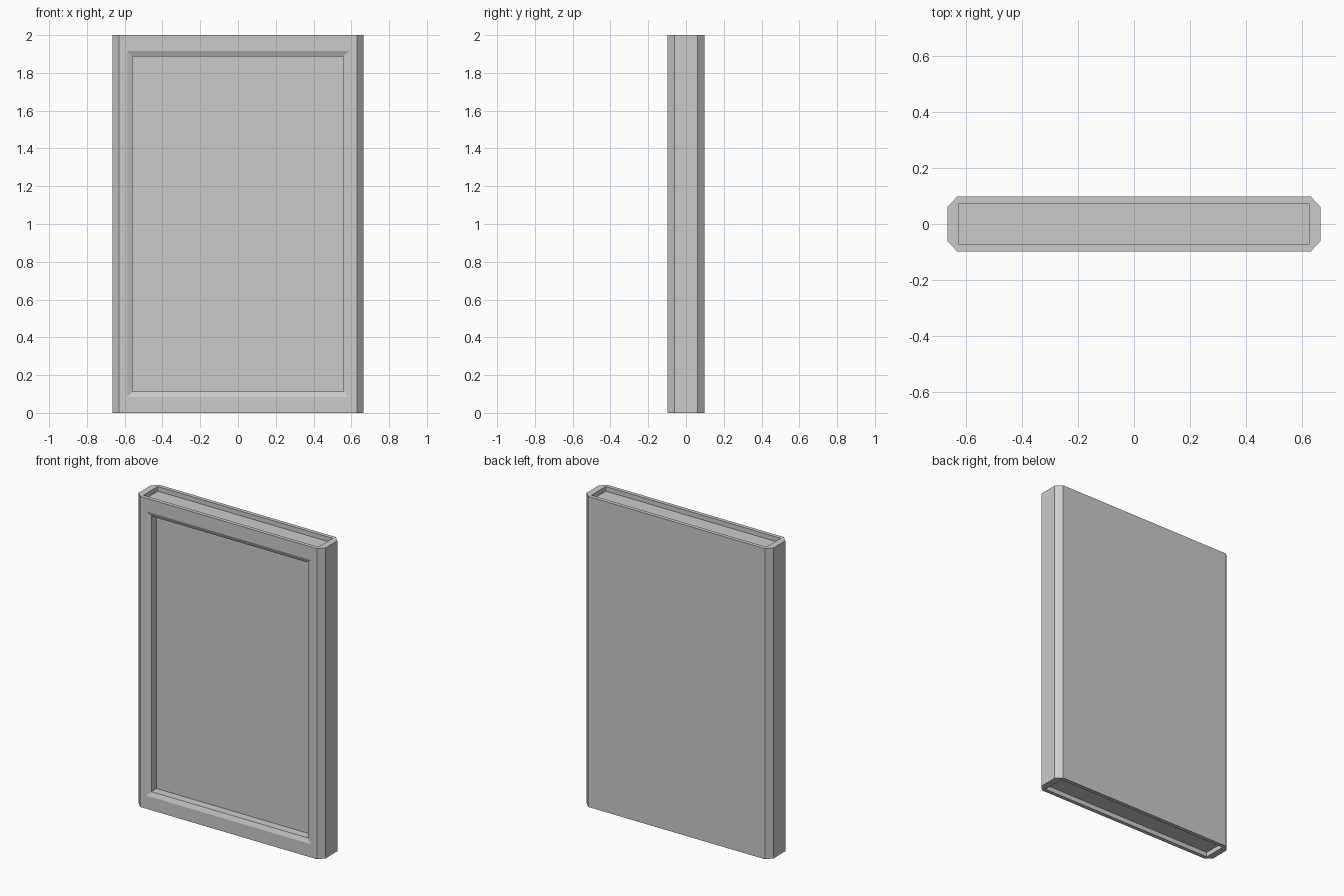
import bpy, bmesh
from mathutils import Vector

if "Cube" in bpy.data.objects:
    bpy.data.objects.remove(bpy.data.objects["Cube"])

HX, HY, H = 0.665, 0.0975, 2.0      # half width, half depth, height
CX, CY = 0.035, 0.037               # chamfer of the upright edges

bm = bmesh.new()


def sunken(face, outline, steps, normal):
    """Cut a rectangular recess into a face: rings of (half u, half v, depth)."""
    centre = face.calc_center_median()
    u = Vector((1, 0, 0))
    v = normal.cross(u)
    boundary = list(face.edges)
    bm.faces.remove(face)
    prev = None
    for hu, hv, depth in [outline + (0,)] + steps:
        ring = [bm.verts.new(centre + u * hu * a + v * hv * b - normal * depth)
                for a, b in ((-1, -1), (1, -1), (1, 1), (-1, 1))]
        if prev is None:
            edges = [bm.edges.new((ring[i], ring[(i + 1) % 4])) for i in range(4)]
            bmesh.ops.triangle_fill(bm, edges=boundary + edges, use_beauty=True,
                                    normal=normal)
        else:
            for i in range(4):
                j = (i + 1) % 4
                bm.faces.new((prev[i], prev[j], ring[j], ring[i]))
        prev = ring
    bm.faces.new(prev)


# Slab with chamfered upright edges
profile = [(HX - CX, -HY), (HX, -HY + CY), (HX, HY - CY), (HX - CX, HY),
           (-HX + CX, HY), (-HX, HY - CY), (-HX, -HY + CY), (-HX + CX, -HY)]
base = bm.faces.new([bm.verts.new((x, y, 0)) for x, y in profile])
ext = bmesh.ops.extrude_face_region(bm, geom=[base], use_keep_orig=True)
bmesh.ops.translate(bm, vec=(0, 0, H),
                    verts=[g for g in ext["geom"] if isinstance(g, bmesh.types.BMVert)])
bmesh.ops.recalc_face_normals(bm, faces=bm.faces[:])

# Recesses in the top, bottom and front
for n in (Vector((0, 0, 1)), Vector((0, 0, -1)), Vector((0, -1, 0))):
    bm.normal_update()
    face = max(bm.faces, key=lambda f: f.normal.dot(n) + 0.01 * f.calc_center_median().dot(n))
    if n.y:
        sunken(face, (0.587, 0.915), [(0.558, 0.887, 0.012), (0.558, 0.887, 0.065)], n)
    else:
        sunken(face, (0.623, 0.073), [(0.623, 0.073, 0.03)], n)

bmesh.ops.recalc_face_normals(bm, faces=bm.faces[:])
bmesh.ops.dissolve_limit(bm, angle_limit=0.01, verts=bm.verts[:], edges=bm.edges[:])
mesh = bpy.data.meshes.new("framed_panel")
bm.to_mesh(mesh)
bm.free()
panel = bpy.data.objects.new("framed_panel", mesh)
bpy.context.collection.objects.link(panel)
